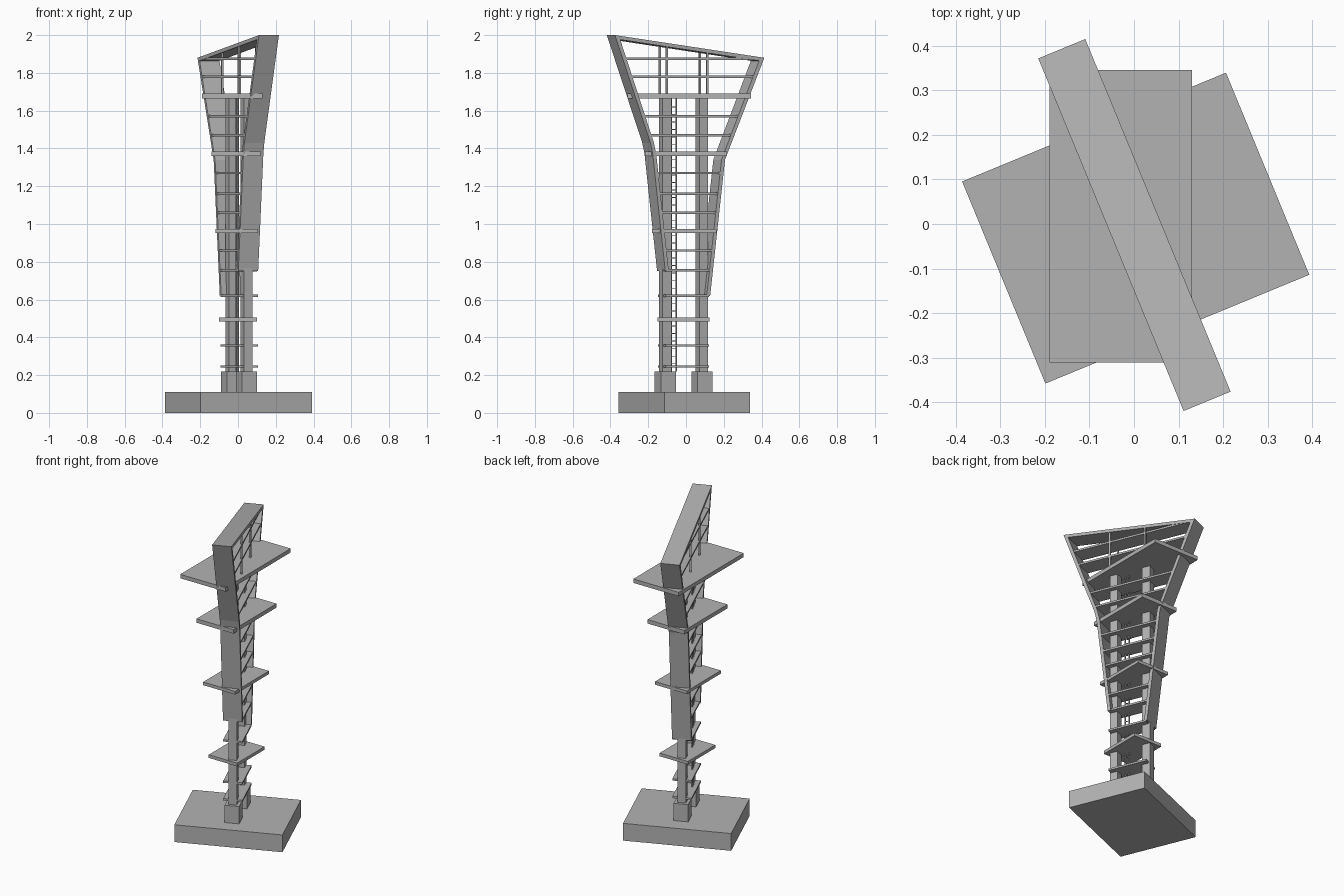
import bpy
import bmesh
import math
from mathutils import Matrix

cube = bpy.data.objects.get("Cube")
if cube:
    bpy.data.objects.remove(cube, do_unlink=True)

TURN = math.radians(22.4)      # plan rotation of the frame and base
WIDTH = 0.114                  # frame width

concrete = bpy.data.materials.new("light_grey")
concrete.use_nodes = True
GREY = (0.45, 0.45, 0.45, 1)
concrete.diffuse_color = GREY
concrete.node_tree.nodes["Principled BSDF"].inputs["Base Color"].default_value = GREY


def finish(name, bm, turned=True):
    if turned:
        bm.transform(Matrix.Rotation(TURN, 4, 'Z'))
    bmesh.ops.recalc_face_normals(bm, faces=bm.faces)
    mesh = bpy.data.meshes.new(name)
    bm.to_mesh(mesh)
    bm.free()
    mesh.materials.append(concrete)
    obj = bpy.data.objects.new(name, mesh)
    bpy.context.collection.objects.link(obj)
    return obj


def add_box(bm, x0, x1, y0, y1, z0, z1):
    centre = ((x0 + x1) / 2, (y0 + y1) / 2, (z0 + z1) / 2)
    size = (x1 - x0, y1 - y0, z1 - z0, 1)
    bmesh.ops.create_cube(bm, size=1, matrix=Matrix.Translation(centre) @ Matrix.Diagonal(size))


def box(name, *bounds, turned=True):
    bm = bmesh.new()
    add_box(bm, *bounds)
    return finish(name, bm, turned)


def along(path, z):
    """Position of a leg path at height z."""
    for (v0, z0), (v1, z1) in zip(path, path[1:]):
        if z <= z1:
            return v0 + (v1 - v0) * (z - z0) / (z1 - z0)
    return path[-1][0]


def extrude_profile(name, profile):
    bm = bmesh.new()
    face = bm.faces.new([bm.verts.new((-WIDTH / 2, v, z)) for v, z in profile])
    ext = bmesh.ops.extrude_face_region(bm, geom=[face])
    moved = [g for g in ext["geom"] if isinstance(g, bmesh.types.BMVert)]
    bmesh.ops.translate(bm, verts=moved, vec=(WIDTH, 0, 0))
    return finish(name, bm)


# Flared frame: two bent legs joined by a sloping top beam
front_path = [(-0.142, 0.75), (-0.214, 1.37), (-0.227, 1.43), (-0.43, 2.0)]
back_path = [(0.115, 0.62), (0.2, 1.34), (0.425, 1.88)]
T = 0.02
inner_front = [(v + T, z) for v, z in front_path[:-1]] + [(-0.4, 1.976)]
inner_back = [(v - T, z) for v, z in back_path[:-1]] + [(0.395, 1.864)]
extrude_profile("flared_frame",
                front_path + back_path[::-1] + inner_back + inner_front[::-1])

# Foundation block
box("foundation", -0.32, 0.32, -0.255, 0.235, 0, 0.11)

# Columns on pedestals, with slim posts carrying the top beam
for side, v in (("front", -0.119), ("back", 0.091)):
    box(side + "_pedestal", -0.043, 0.043, v - 0.043, v + 0.043, 0.11, 0.22)
    box(side + "_column", -0.025, 0.025, v - 0.025, v + 0.025, 0.22, 1.67)
    post_v = v * 1.1
    for hand, u in (("right", -0.05), ("left", 0.05)):
        top = 1.93 - 0.14 * post_v
        box(f"{side}_{hand}_post", u - 0.005, u + 0.005,
            post_v - 0.005, post_v + 0.005, 1.68, top)

# Thin floors spanning between the legs
for i, z in enumerate((0.755, 0.86, 1.06, 1.16, 1.27, 1.47, 1.57, 1.78, 1.875)):
    box(f"frame_floor_{i + 1}", -0.054, 0.054, along(front_path, z) + T / 2,
        along(back_path, z) - T / 2, z - 0.006, z + 0.006)

# Small floors below the frame
for i, z in enumerate((0.245, 0.357, 0.62)):
    box(f"lower_floor_{i + 1}", -WIDTH / 2, WIDTH / 2, -0.138, 0.107, z - 0.006, z + 0.006)

# Wide platforms, square to the axes
platforms = [
    (-0.10, 0.10, -0.152, 0.124, 0.484, 0.504),
    (-0.12, 0.105, -0.18, 0.162, 0.953, 0.973),
    (-0.14, 0.12, -0.218, 0.217, 1.36, 1.385),
    (-0.19, 0.13, -0.31, 0.345, 1.665, 1.69),
]
for i, bounds in enumerate(platforms):
    box(f"platform_{i + 1}", *bounds, turned=False)

# Ladder beside the front column
ladder = bmesh.new()
for v in (-0.072, -0.044):
    add_box(ladder, -0.03, -0.024, v - 0.003, v + 0.003, 0.22, 1.67)
for i in range(35):
    z = 0.26 + i * 0.04
    add_box(ladder, -0.029, -0.025, -0.072, -0.044, z - 0.002, z + 0.002)
finish("ladder", ladder)
